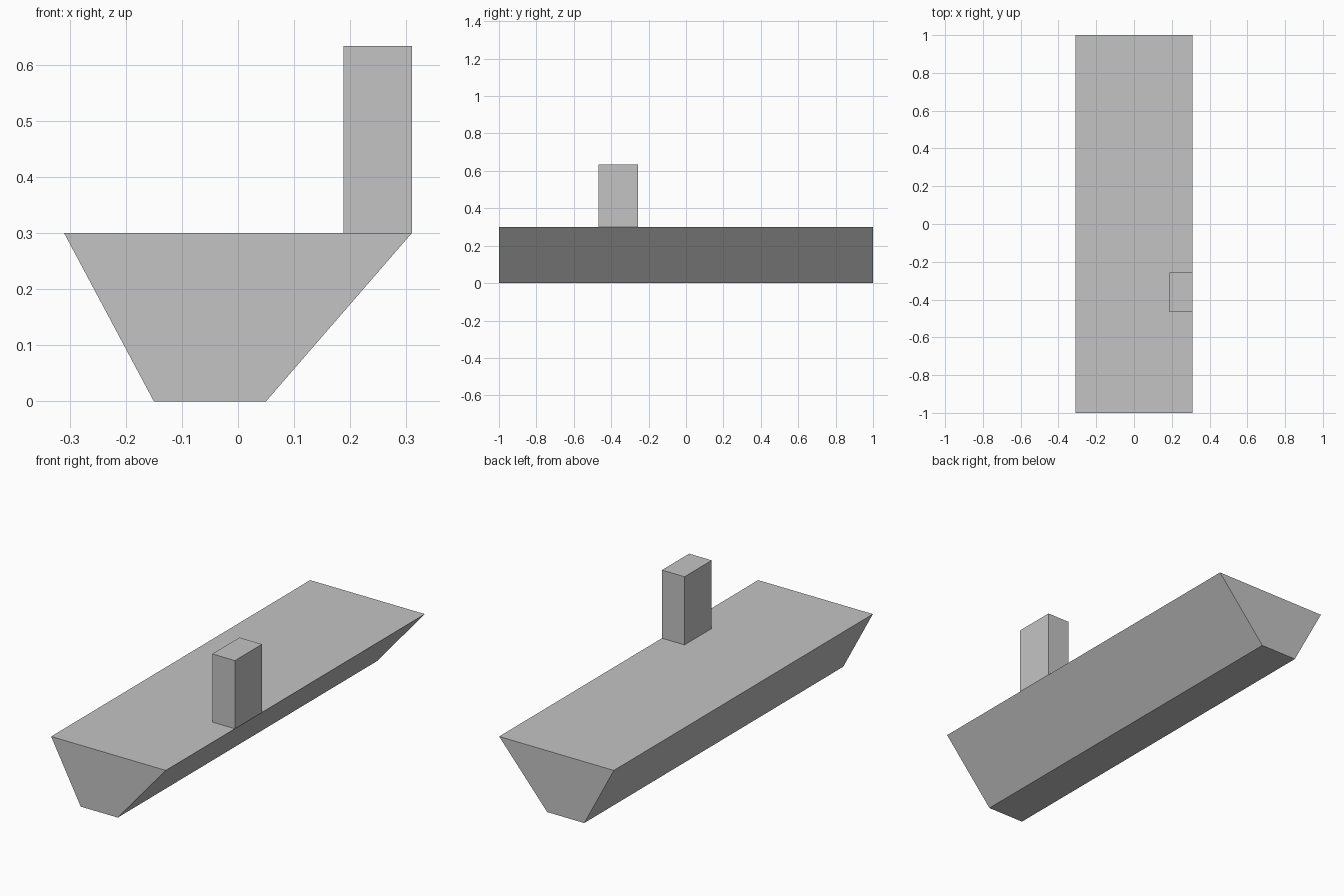
import bpy
import bmesh
from mathutils import Vector

cube = bpy.data.objects.get("Cube")
if cube:
    bpy.data.objects.remove(cube, do_unlink=True)

# Single plain grey material
grey = bpy.data.materials.new("light_grey")
grey.use_nodes = True
colour = (0.55, 0.55, 0.55, 1)
grey.diffuse_color = colour
grey.node_tree.nodes["Principled BSDF"].inputs["Base Color"].default_value = colour


def extrude_profile(name, profile, y_front, y_back):
    """Extrude an x-z outline along y into a closed solid."""
    bm = bmesh.new()
    face = bm.faces.new([bm.verts.new((x, y_front, z)) for x, z in profile])
    result = bmesh.ops.extrude_face_region(bm, geom=[face])
    moved = [v for v in result["geom"] if isinstance(v, bmesh.types.BMVert)]
    bmesh.ops.translate(bm, verts=moved, vec=Vector((0, y_back - y_front, 0)))
    bmesh.ops.recalc_face_normals(bm, faces=bm.faces)
    mesh = bpy.data.meshes.new(name)
    bm.to_mesh(mesh)
    bm.free()
    mesh.materials.append(grey)
    obj = bpy.data.objects.new(name, mesh)
    bpy.context.collection.objects.link(obj)
    return obj


DECK = 0.30

# Hull with a lopsided trapezoid section
extrude_profile("hull", [(-0.15, 0), (0.05, 0), (0.31, DECK), (-0.31, DECK)], -1, 1)

# Tower flush with the left edge of the deck
extrude_profile("tower", [(0.188, DECK), (0.31, DECK), (0.31, 0.633), (0.188, 0.633)], -0.467, -0.257)
